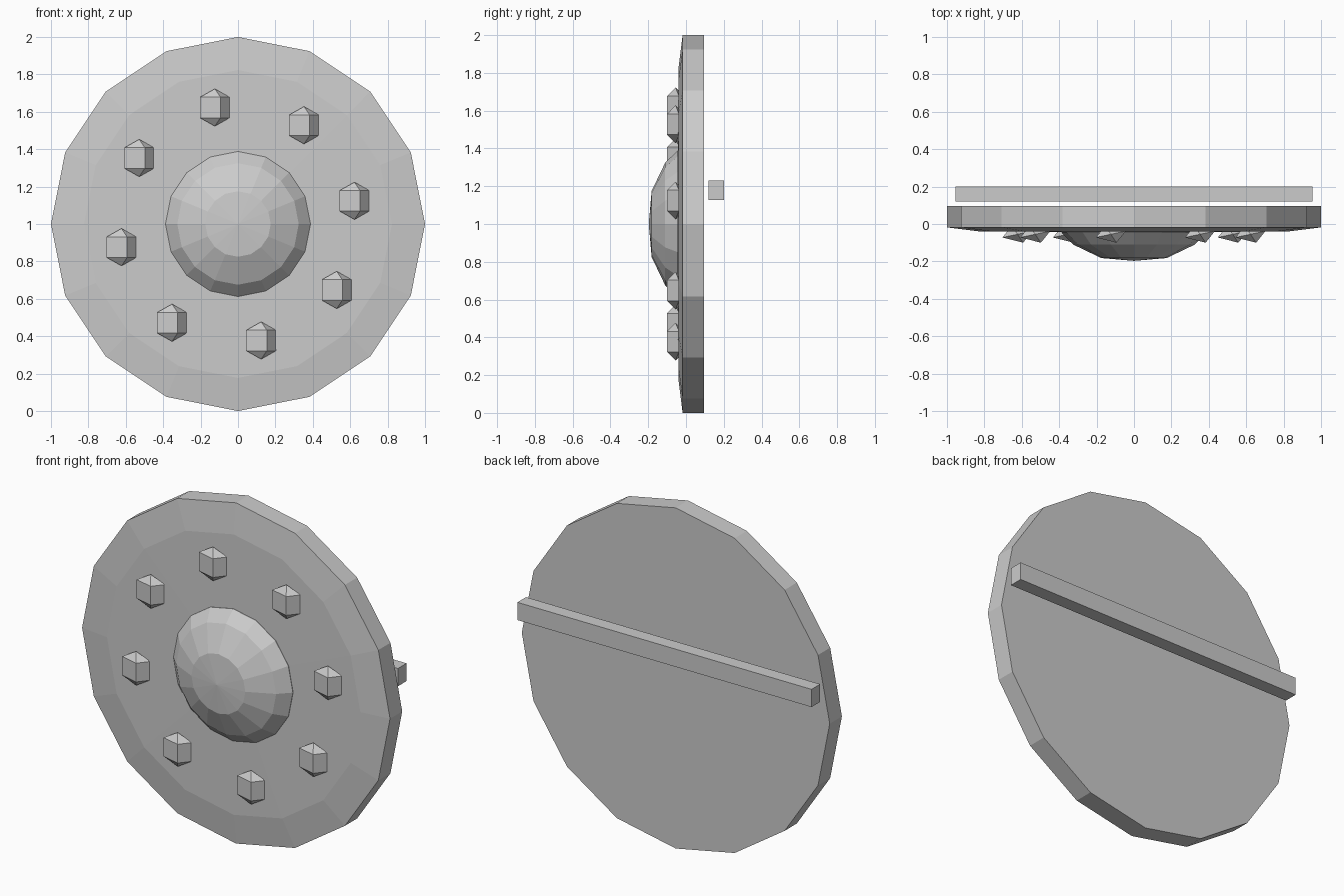
import bpy, bmesh, math
from mathutils import Matrix, Vector

if "Cube" in bpy.data.objects:
    bpy.data.objects.remove(bpy.data.objects["Cube"])

steel = bpy.data.materials.new("grey_metal")
steel.diffuse_color = (0.6, 0.6, 0.6, 1)
steel.use_nodes = True
steel.node_tree.nodes["Principled BSDF"].inputs["Base Color"].default_value = steel.diffuse_color


def finish(bm, name):
    bmesh.ops.recalc_face_normals(bm, faces=bm.faces)
    me = bpy.data.meshes.new(name)
    bm.to_mesh(me)
    bm.free()
    me.materials.append(steel)
    ob = bpy.data.objects.new(name, me)
    bpy.context.collection.objects.link(ob)
    return ob


def turned(name, profile, sides):
    """Closed solid turned about the y axis through z = 1; profile is (radius, y)
    from the front rim ring to the back ring, with a front tip given first."""
    bm = bmesh.new()
    tip = bm.verts.new((0, profile[0][1], 1))
    rings = []
    for r, y in profile[1:]:
        rings.append([bm.verts.new((r * math.sin(2 * math.pi * i / sides), y,
                                    1 + r * math.cos(2 * math.pi * i / sides)))
                      for i in range(sides)])
    for i in range(sides):
        j = (i + 1) % sides
        bm.faces.new((tip, rings[0][i], rings[0][j]))
        for a, b in zip(rings, rings[1:]):
            bm.faces.new((a[i], b[i], b[j], a[j]))
    bm.faces.new(rings[-1])
    return finish(bm, name)


# Round board with a shallow bevelled front
turned("shield_board", [(0, -0.045), (0.823, -0.04), (1.0, -0.018), (1.0, 0.095)], 16)

# Domed boss in the middle
turned("centre_boss", [(0, -0.197), (0.175, -0.182), (0.325, -0.11),
                       (0.388, -0.045), (0.388, -0.02)], 16)

# Ring of faceted studs: square prisms with pointed ends, flattened and twisted
TWIST = math.radians(20.6)
for k in range(8):
    a = math.radians(11.25 + 45 * k)
    centre = Vector((0.635 * math.cos(a), -0.055, 1 + 0.635 * math.sin(a)))
    bm = bmesh.new()
    top = bm.verts.new((0, 0, 0.1))
    bottom = bm.verts.new((0, 0, -0.1))
    upper, lower = [[bm.verts.new((0.0855 * math.cos(TWIST + i * math.pi / 2),
                                   0.048 * math.sin(TWIST + i * math.pi / 2), z))
                     for i in range(4)] for z in (0.055, -0.055)]
    for i in range(4):
        j = (i + 1) % 4
        bm.faces.new((top, upper[i], upper[j]))
        bm.faces.new((upper[i], lower[i], lower[j], upper[j]))
        bm.faces.new((bottom, lower[j], lower[i]))
    bmesh.ops.translate(bm, verts=bm.verts, vec=centre)
    finish(bm, f"stud_{k + 1}")

# Grip bar behind the board
bm = bmesh.new()
bmesh.ops.create_cube(bm, size=1, matrix=Matrix.Translation((0, 0.16, 1.178))
                      @ Matrix.Diagonal((1.91, 0.08, 0.104, 1)))
finish(bm, "grip_bar")
